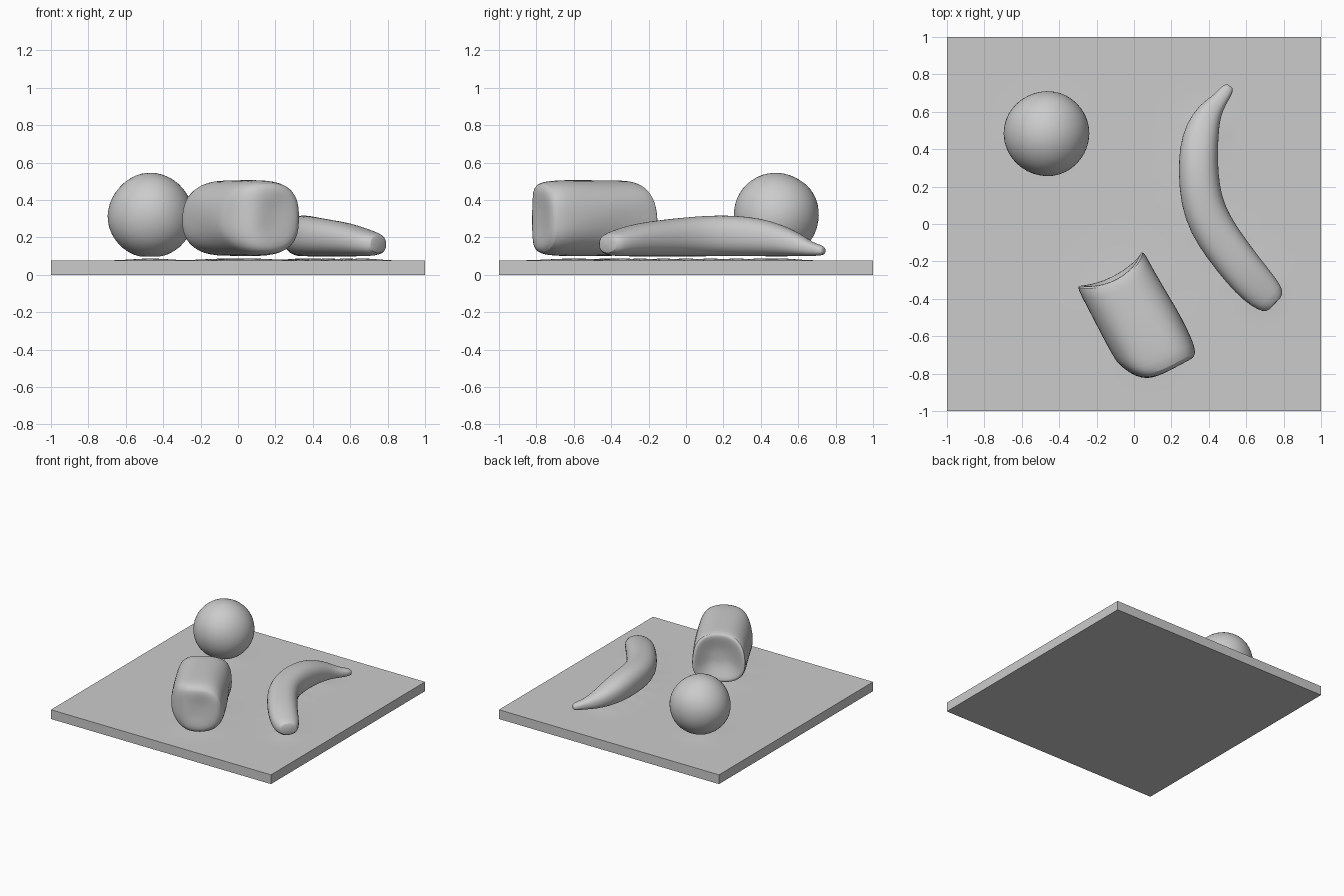
import bpy, bmesh, math
from mathutils import Vector

if "Cube" in bpy.data.objects:
    bpy.data.objects.remove(bpy.data.objects["Cube"])

grey = bpy.data.materials.new("clay_grey")
grey.diffuse_color = (0.6, 0.6, 0.6, 1)
grey.use_nodes = True
grey.node_tree.nodes["Principled BSDF"].inputs["Base Color"].default_value = grey.diffuse_color


def finish(bm, name, subdiv=0):
    """Turn a bmesh into a named, smooth-shaded object."""
    bmesh.ops.recalc_face_normals(bm, faces=bm.faces)
    mesh = bpy.data.meshes.new(name)
    bm.to_mesh(mesh)
    bm.free()
    mesh.materials.append(grey)
    obj = bpy.data.objects.new(name, mesh)
    bpy.context.collection.objects.link(obj)
    if subdiv:
        mod = obj.modifiers.new("smooth", "SUBSURF")
        mod.levels = mod.render_levels = subdiv
    bpy.ops.object.select_all(action="DESELECT")
    obj.select_set(True)
    bpy.context.view_layer.objects.active = obj
    bpy.ops.object.shade_smooth_by_angle(angle=math.radians(40))
    return obj


def loft(name, rings):
    """Skin a list of equal-length point rings and cap both ends."""
    bm = bmesh.new()
    loops = [[bm.verts.new(p) for p in ring] for ring in rings]
    n = len(loops[0])
    for a, b in zip(loops, loops[1:]):
        for i in range(n):
            j = (i + 1) % n
            bm.faces.new((a[i], a[j], b[j], b[i]))
    for loop in (loops[0], loops[-1]):
        hub = bm.verts.new(sum((v.co for v in loop), Vector()) / n)
        for i in range(n):
            bm.faces.new((loop[i], loop[(i + 1) % n], hub))
    return finish(bm, name, 1)


def section(power, n=24):
    """Unit superellipse as (side, up) pairs."""
    for i in range(n):
        a = math.tau * i / n
        c, s = math.cos(a), math.sin(a)
        yield (math.copysign(abs(c) ** (2 / power), c),
               math.copysign(abs(s) ** (2 / power), s))


def wobble(p, amount):
    """Gentle hand-shaped unevenness."""
    return amount * (math.sin(17 * p.x + 9 * p.z) + math.sin(14 * p.y - 19 * p.z + 1))


# Banana: x, y, half width, bottom, top along its centre line
spine = [
    (0.512, 0.738, 0.020, 0.110, 0.145), (0.500, 0.720, 0.036, 0.102, 0.160),
    (0.460, 0.665, 0.040, 0.100, 0.175), (0.405, 0.605, 0.066, 0.100, 0.222),
    (0.365, 0.510, 0.092, 0.100, 0.270), (0.345, 0.400, 0.104, 0.099, 0.302),
    (0.344, 0.270, 0.107, 0.098, 0.318), (0.358, 0.130, 0.112, 0.098, 0.318),
    (0.405, 0.000, 0.116, 0.098, 0.308), (0.485, -0.120, 0.114, 0.098, 0.295),
    (0.580, -0.245, 0.112, 0.098, 0.278), (0.665, -0.340, 0.106, 0.098, 0.250),
    (0.725, -0.395, 0.090, 0.102, 0.228), (0.756, -0.424, 0.066, 0.112, 0.212),
]
rings = []
for k, (x, y, w, lo, hi) in enumerate(spine):
    a, b = spine[max(k - 1, 0)], spine[min(k + 1, len(spine) - 1)]
    along = Vector((b[0] - a[0], b[1] - a[1], 0)).normalized()
    side = Vector((-along.y, along.x, 0))
    mid = Vector((x, y, (lo + hi) / 2))
    rings.append([mid + side * (w * c) + Vector((0, 0, s * (hi - lo) / 2))
                  for c, s in section(2.3)])
loft("banana", rings)

# Thick cut chunk lying on its side: dished back end, skewed rounded front end
axis, across = Vector((0.47, -0.883, 0)), Vector((0.883, 0.47, 0))
base = Vector((0, -0.5, 0.303))


def chunk_ring(u, scale, back=0.0, front=0.0):
    ring = []
    for c, s in section(2.5):
        v, h = 0.207 * scale * c, 0.203 * scale * s
        shift = -back * (c * scale) ** 2 - front * max(0, -c * scale) ** 2
        shift += back * 0.6 * max(0, s * scale) ** 2
        p = base + axis * (u + shift) + across * (v + 0.012) + Vector((0, 0, h))
        ring.append(p + across * wobble(p, 0.004))
    return ring


loft("cut_chunk", [
    chunk_ring(-0.205, 0.30), chunk_ring(-0.225, 0.60, 0.04),
    chunk_ring(-0.250, 0.88, 0.05), chunk_ring(-0.245, 0.97, 0.05),
    chunk_ring(-0.200, 1.00, 0.04), chunk_ring(-0.080, 1.00, 0.01),
    chunk_ring(0.050, 1.01), chunk_ring(0.180, 1.01, 0, 0.03),
    chunk_ring(0.275, 0.99, 0, 0.10), chunk_ring(0.325, 0.92, 0, 0.13),
    chunk_ring(0.342, 0.78, 0, 0.11), chunk_ring(0.338, 0.50, 0, 0.06),
    chunk_ring(0.332, 0.25),
])

# Round fruit with a slightly flattened base
bm = bmesh.new()
bmesh.ops.create_icosphere(bm, subdivisions=4, radius=0.228)
for v in bm.verts:
    v.co *= 1 + wobble(v.co, 0.006)
    v.co += Vector((-0.467, 0.483, 0.316))
    v.co.z = max(v.co.z, 0.098)
finish(bm, "round_fruit")

# Square board, its top swelling slightly beneath each item
bm = bmesh.new()
bmesh.ops.create_grid(bm, x_segments=60, y_segments=60, size=1)
top = bm.faces[:]
rim = [e for e in bm.edges if e.is_boundary]
wall = bmesh.ops.extrude_edge_only(bm, edges=rim)["geom"]
low = [g for g in wall if isinstance(g, bmesh.types.BMVert)]
spots = [(-0.467, 0.483, 0.10), (-0.05, -0.40, 0.13), (0.06, -0.60, 0.13)]
spots += [(x, y, 0.08) for x, y, *_ in spine[4:12]]
for v in {v for f in top for v in f.verts}:
    lift = max(math.exp(-((v.co.x - x) ** 2 + (v.co.y - y) ** 2) / (2 * r * r))
               for x, y, r in spots)
    v.co.z = 0.076 + 0.011 * lift
for v in low:
    v.co.z = 0
bmesh.ops.contextual_create(bm, geom=[e for e in bm.edges if e.is_boundary])
finish(bm, "board")
